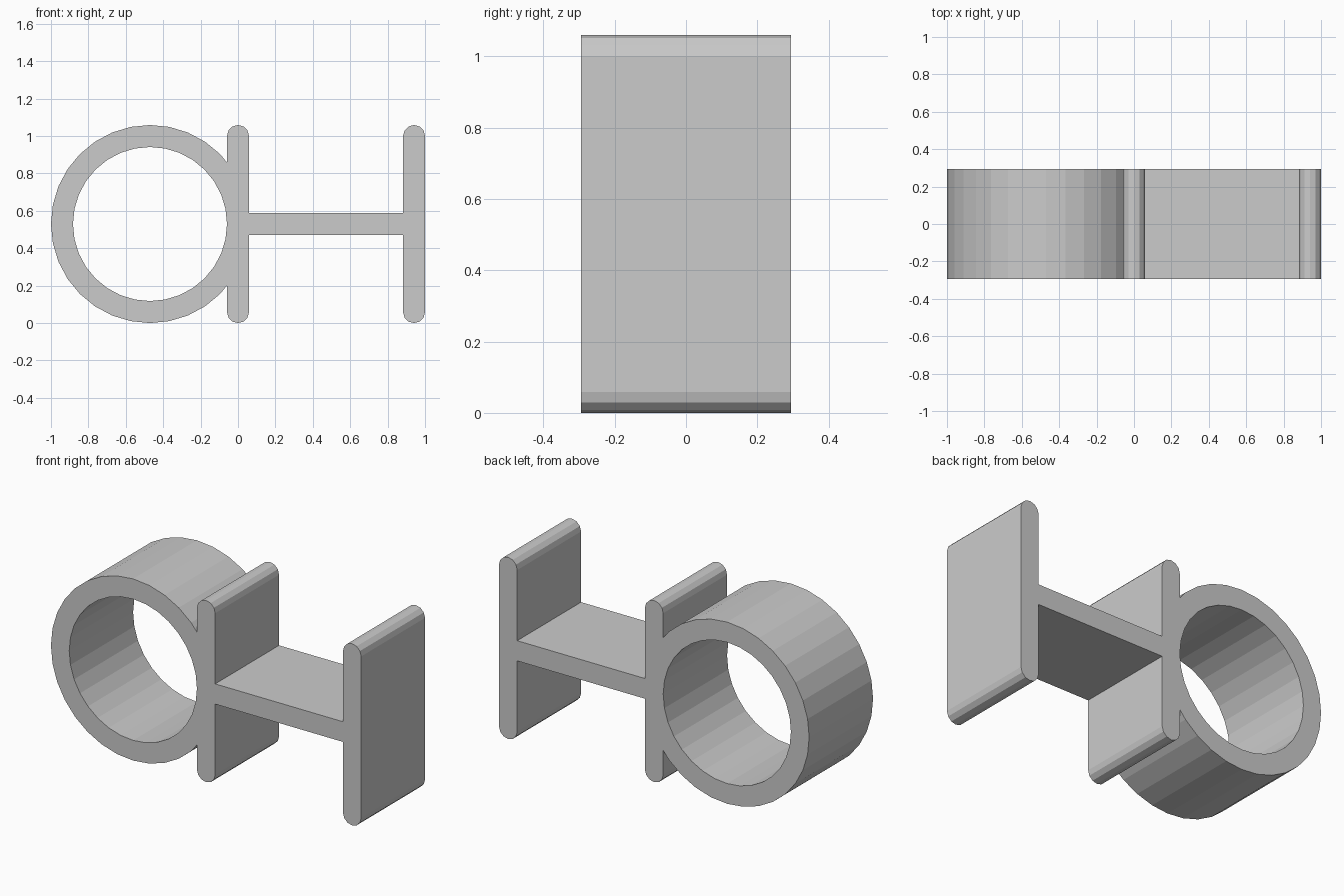
import bpy
import bmesh
from math import sin, cos, radians, pi
from mathutils import Vector

cube = bpy.data.objects.get("Cube")
if cube:
    bpy.data.objects.remove(cube, do_unlink=True)

U = 2 / 17                  # wall thickness, the unit of the whole design
DEPTH = 5 * U
MID = 4.5 * U               # half of the height
RING_X = -1 + MID
RING_R, BORE_R = MID, 3.5 * U
INNER_X, OUTER_X = 0.0, 1 - U / 2
SEGMENTS = 32


def arc(cx, cz, r, start, end, steps):
    """Points on an arc in the XZ plane, angles in degrees."""
    angles = [radians(start + (end - start) * i / steps) for i in range(steps + 1)]
    return [Vector((cx + r * cos(a), 0, cz + r * sin(a))) for a in angles]


def mirrored(points):
    """The same points below mid height, in reverse order."""
    return [Vector((p.x, 0, 2 * MID - p.z)) for p in reversed(points)]


def ring_upper_half():
    """Outer ring from where it meets the inner flange round to the far left."""
    pts = arc(RING_X, MID, RING_R, 0, 180, SEGMENTS // 2)
    edge = INNER_X - U / 2
    first = next(i for i, p in enumerate(pts) if p.x < edge)
    a, b = pts[first - 1], pts[first]
    return [a.lerp(b, (edge - a.x) / (b.x - a.x))] + pts[first:]


def flange_cap(x):
    """Rounded upper end of a flange."""
    return arc(x, 2 * MID - U / 2, U / 2, 0, 180, 6)


# Upper half of the outline: outer flange, web, inner flange, ring
web_top = MID + U / 2
upper = flange_cap(OUTER_X)
upper += [Vector((OUTER_X - U / 2, 0, web_top)), Vector((INNER_X + U / 2, 0, web_top))]
upper += flange_cap(INNER_X) + ring_upper_half()
outline = upper + mirrored(upper)[1:]
bore = arc(RING_X, MID, BORE_R, 0, 360, SEGMENTS)[:-1]

# Fill the profile around the bore and extrude it to depth
bm = bmesh.new()
for loop in (outline, bore):
    verts = [bm.verts.new(p + Vector((0, -DEPTH / 2, 0))) for p in loop]
    for i, v in enumerate(verts):
        bm.edges.new((v, verts[(i + 1) % len(verts)]))
bmesh.ops.triangle_fill(bm, edges=bm.edges[:], use_beauty=True)
extruded = bmesh.ops.extrude_face_region(bm, geom=bm.faces[:], use_keep_orig=True)
moved = [g for g in extruded["geom"] if isinstance(g, bmesh.types.BMVert)]
bmesh.ops.translate(bm, verts=moved, vec=(0, DEPTH, 0))
bmesh.ops.recalc_face_normals(bm, faces=bm.faces[:])

mesh = bpy.data.meshes.new("ring_and_flange_bracket")
bm.to_mesh(mesh)
bm.free()
bracket = bpy.data.objects.new("ring_and_flange_bracket", mesh)
bpy.context.collection.objects.link(bracket)

# Plain grey
grey = bpy.data.materials.new("light_grey")
grey.use_nodes = True
colour = (0.6, 0.6, 0.6, 1)
grey.diffuse_color = colour
grey.node_tree.nodes["Principled BSDF"].inputs["Base Color"].default_value = colour
mesh.materials.append(grey)
